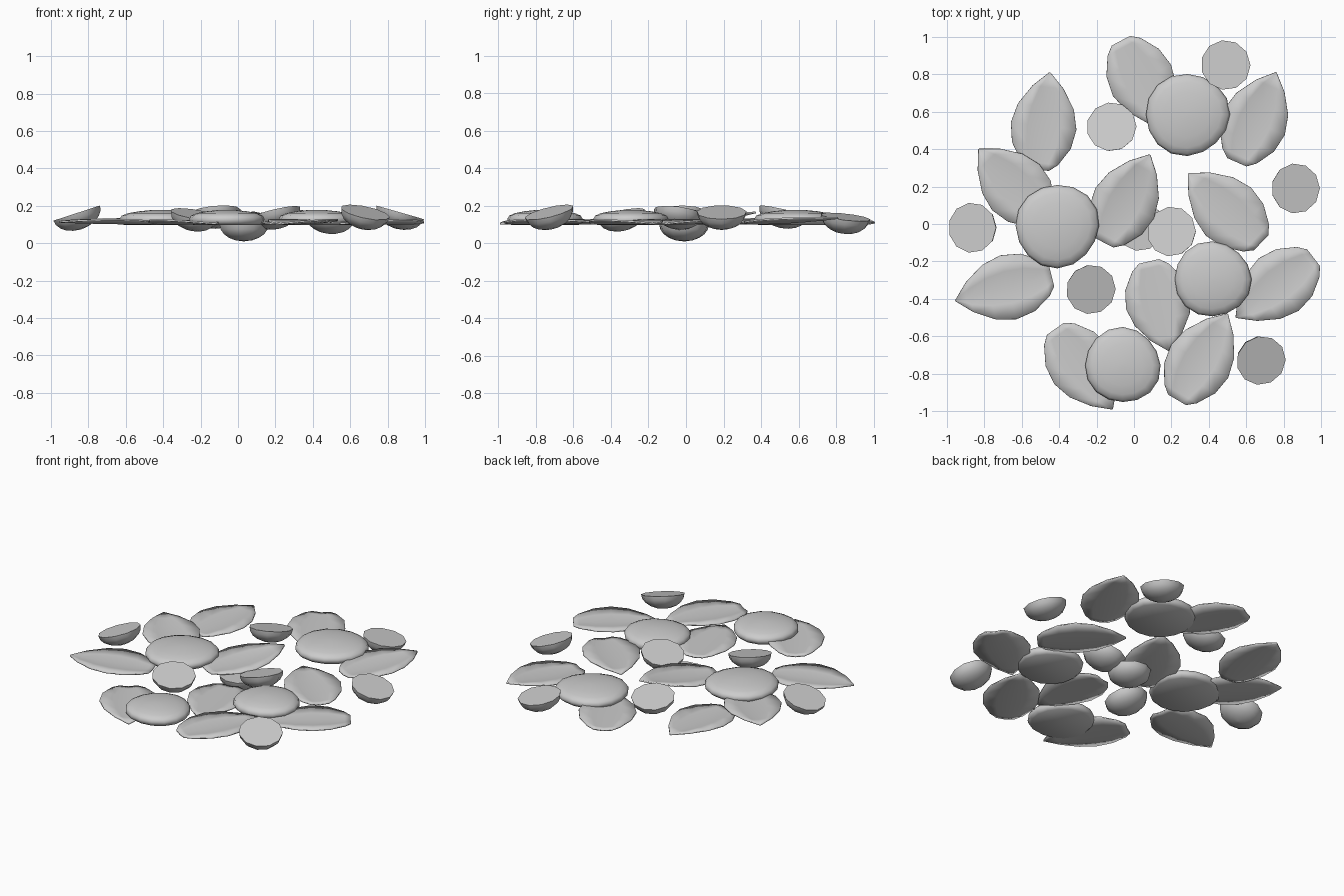
import bpy, bmesh, math
from mathutils import Vector, Matrix

cube = bpy.data.objects.get("Cube")
if cube:
    bpy.data.objects.remove(cube, do_unlink=True)

grey = bpy.data.materials.new("plain grey")
grey.use_nodes = True
colour = (0.6, 0.6, 0.6, 1)
grey.diffuse_color = colour
grey.node_tree.nodes["Principled BSDF"].inputs["Base Color"].default_value = colour


def finish(bm, name, angle):
    """Turn a bmesh into a shaded, coloured object."""
    bmesh.ops.recalc_face_normals(bm, faces=bm.faces)
    mesh = bpy.data.meshes.new(name)
    bm.to_mesh(mesh)
    bm.free()
    mesh.materials.append(grey)
    obj = bpy.data.objects.new(name, mesh)
    bpy.context.collection.objects.link(obj)
    bpy.ops.object.select_all(action='DESELECT')
    obj.select_set(True)
    bpy.context.view_layer.objects.active = obj
    bpy.ops.object.shade_smooth_by_angle(angle=math.radians(angle))
    return obj


def lathe(profile, sides, warp=lambda a: 1):
    """Closed round solid from (radius, height) rings, capped at both ends."""
    bm = bmesh.new()
    rings = []
    for r, z in profile:
        ring = []
        for i in range(sides):
            a = math.tau * i / sides
            k = r * warp(a)
            ring.append(bm.verts.new((k * math.cos(a), k * math.sin(a), z)))
        rings.append(ring)
    for low, high in zip(rings, rings[1:]):
        for i in range(sides):
            j = (i + 1) % sides
            bm.faces.new((low[i], low[j], high[j], high[i]))
    bm.faces.new(rings[0])
    bm.faces.new(rings[-1])
    return bm


# Leaves: blunt base, pointed tip, shallow fold along the midrib
LEAF = [(0, .055), (.07, .1), (.25, .158), (.45, .176), (.65, .15), (.85, .083), (1, .003)]


def leaf(name, base, tip, lift=0):
    base, tip = Vector(base), Vector(tip)
    along = tip - base
    side = Vector((-along.y, along.x)).normalized()
    bm = bmesh.new()
    rows = []
    for t, w in LEAF:
        row = []
        for s in (-1, -.5, 0, .5, 1):
            p = base + along * t + side * w * s
            z = .104 + .02 * abs(s) * w / .176 + lift * t * t
            row.append(bm.verts.new((p.x, p.y, z)))
        rows.append(row)
    for a, b in zip(rows, rows[1:]):
        for i in range(4):
            bm.faces.new((a[i], a[i + 1], b[i + 1], b[i]))
    obj = finish(bm, name, 40)
    solid = obj.modifiers.new("thickness", 'SOLIDIFY')
    solid.thickness = .009
    solid.offset = 0


for i, args in enumerate([
    ((-.51, .29), (-.45, .81), .01),
    ((-.47, .03), (-.83, .40), .02),
    ((-.16, -.10), (.085, .37), .06),
    ((-.07, .98), (.18, .51), 0),
    ((.55, .33), (.76, .81), .03),
    ((.68, -.10), (.29, .27), .01),
    ((.96, -.18), (.545, -.50), 0),
    ((-.44, -.28), (-.955, -.41), .01),
    ((.08, -.20), (.19, -.68), 0),
    ((.23, -.94), (.50, -.48), .01),
    ((-.42, -.56), (-.115, -.99), 0),
]):
    leaf(f"leaf_{i + 1}", *args)

# Soft round slices: bulging top, tucked-in flat underside
SLICE = [(.9, .098), (.98, .112), (1, .13), (.95, .147), (.8, .16),
         (.55, .17), (.28, .176), (.06, .178)]
for i, (x, y, r, turn) in enumerate([
    (-.41, -.01, .223, 0), (.285, .585, .222, 1),
    (.42, -.295, .203, 2), (-.06, -.755, .201, 3),
]):
    bm = lathe([(r * k, z) for k, z in SLICE], 16,
               lambda a: 1 + .02 * math.sin(3 * a + turn) + .015 * math.sin(2 * a + turn))
    bmesh.ops.translate(bm, verts=bm.verts, vec=(x, y, 0))
    finish(bm, f"round_slice_{i + 1}", 60)

# Halved balls: flat cut face on top, each leaning its own way
R = .134
BALL = [(R * math.cos(math.radians(d)), -.09 * math.sin(math.radians(d)))
        for d in (88, 70, 52, 35, 17, 0)]
for i, (x, y, z, lean, tilt) in enumerate([
    (.49, .85, .14, 40, 10),
    (-.12, .52, .17, 110, 14),
    (.865, .19, .165, 0, 16),
    (-.865, -.02, .16, 180, 18),
    (.2, -.04, .165, 150, 15),
    (-.23, -.35, .155, -50, 14),
    (.68, -.73, .165, -50, 18),
    (.03, -.01, .1, 0, 0),
]):
    bm = lathe(BALL, 11)
    axis = Vector((-math.sin(math.radians(lean)), math.cos(math.radians(lean)), 0))
    pose = Matrix.Translation((x, y, z)) @ Matrix.Rotation(math.radians(tilt), 4, axis)
    bmesh.ops.transform(bm, matrix=pose, verts=bm.verts)
    finish(bm, f"halved_ball_{i + 1}", 40)
